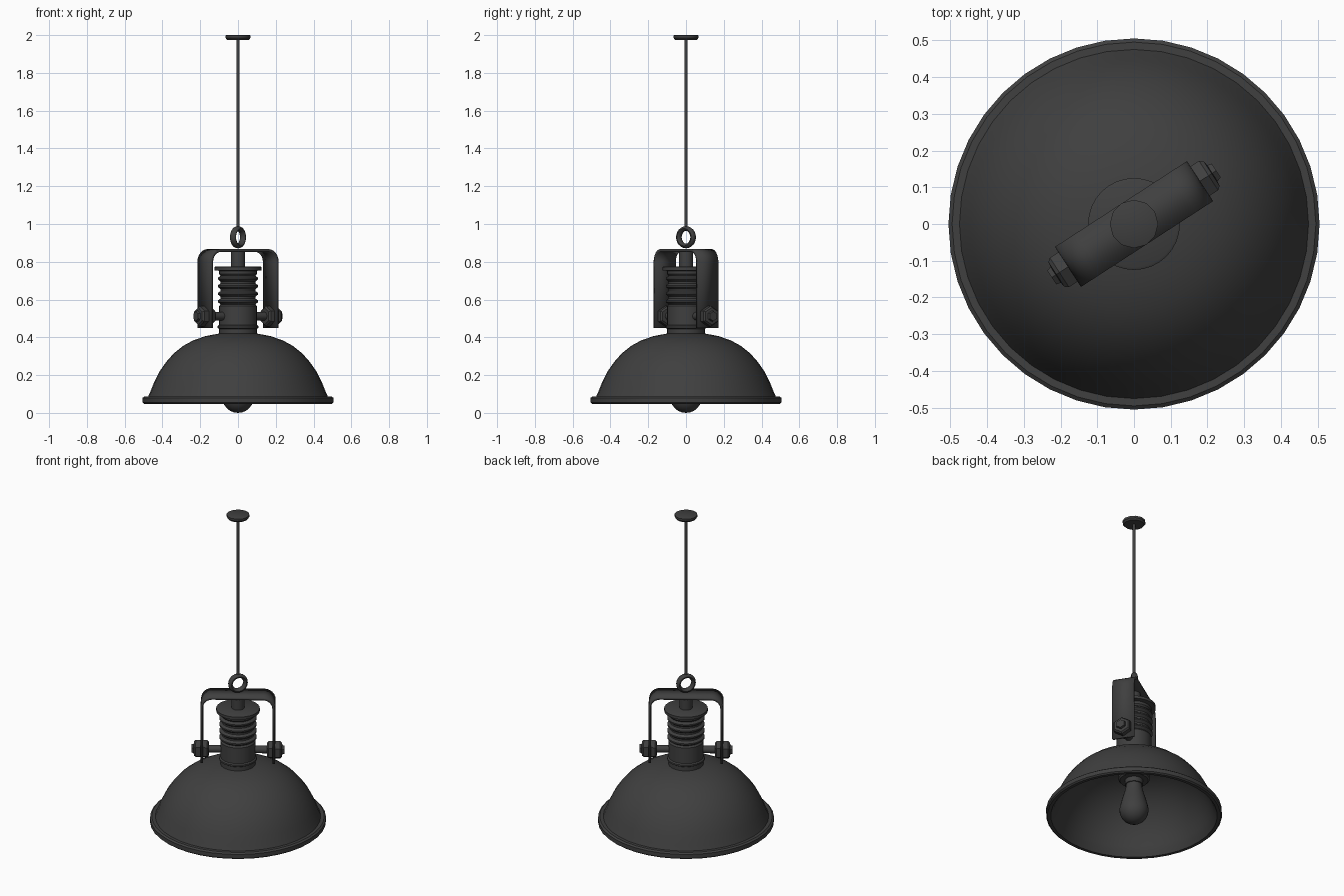
import bpy, bmesh, math
from mathutils import Matrix, Vector

cube = bpy.data.objects.get("Cube")
if cube:
    bpy.data.objects.remove(cube, do_unlink=True)

mat = bpy.data.materials.new("charcoal_metal")
mat.use_nodes = True
grey = (0.05, 0.05, 0.05, 1)
mat.diffuse_color = grey
mat.node_tree.nodes["Principled BSDF"].inputs["Base Color"].default_value = grey

YAW = Matrix.Rotation(math.radians(33), 4, 'Z')   # direction of the yoke


def finish(name, bm, angle=35):
    bmesh.ops.recalc_face_normals(bm, faces=bm.faces)
    me = bpy.data.meshes.new(name)
    bm.to_mesh(me)
    bm.free()
    me.materials.append(mat)
    ob = bpy.data.objects.new(name, me)
    bpy.context.collection.objects.link(ob)
    bpy.ops.object.select_all(action='DESELECT')
    ob.select_set(True)
    bpy.context.view_layer.objects.active = ob
    bpy.ops.object.shade_smooth_by_angle(angle=math.radians(angle))
    return ob


def lathe(name, profile, sides=32, matrix=None, angle=35):
    """Turn a (radius, height) profile about z."""
    bm = bmesh.new()
    vs = [bm.verts.new((r, 0, z)) for r, z in profile]
    es = [bm.edges.new(pair) for pair in zip(vs, vs[1:])]
    bmesh.ops.spin(bm, geom=vs + es, cent=(0, 0, 0), axis=(0, 0, 1),
                   angle=math.tau, steps=sides, use_merge=True)
    bmesh.ops.remove_doubles(bm, verts=bm.verts, dist=0.0001)
    if matrix:
        bm.transform(matrix)
    return finish(name, bm, angle)


# Dome shade: outer skin, rolled rim, then inner skin
outer = [(0, .425), (.10, .42), (.17, .407), (.235, .385), (.29, .355), (.34, .315),
         (.38, .27), (.415, .22), (.445, .16), (.463, .115), (.475, .088)]
rim = [(.495, .088), (.505, .08), (.505, .055), (.497, .048), (.478, .048)]
inner = [(max(r - .014, 0), z - .012) for r, z in reversed(outer)]
lathe("shade", outer + rim + inner, 40)

# Ribbed lamp housing
body = [(0, .41), (.1, .41), (.1, .445), (.108, .45), (.108, .46), (.1, .466), (.1, .565)]
for i in range(4):
    z = .575 + i * .04
    body += [(.092, z), (.107, z + .012), (.107, z + .02), (.092, z + .03)]
body += [(.1, .735), (.1, .752), (.125, .755), (.125, .772), (.118, .776), (0, .776)]
lathe("housing", body)
lathe("stem", [(0, .77), (.038, .77), (.038, .86), (0, .86)], 16)

# Bulb and its holder
lathe("bulb_holder", [(0, .415), (.09, .415), (.09, .29), (.082, .28), (.052, .28),
                      (.052, .25), (0, .25)], 24)
ball = [(.084 * math.sin(a), .084 - .084 * math.cos(a))
        for a in (math.radians(15 * k) for k in range(8))]
lathe("bulb", ball + [(.07, .15), (.055, .2), (.046, .24), (.046, .285), (0, .285)], 24, angle=60)

# Yoke: flat strip bent over the housing with rounded corners
bm = bmesh.new()
HALF, TOP, R, WIDE = .207, .86, .06, .065
right = [(HALF, .45)] + [(HALF - R + R * math.cos(a), TOP - R + R * math.sin(a))
                         for a in (math.radians(15 * k) for k in range(7))]
path = right + [(-u, z) for u, z in reversed(right)]
rows = [[bm.verts.new((u, s * WIDE, z)) for s in (-1, 1)] for u, z in path]
for (a, b), (c, d) in zip(rows, rows[1:]):
    bm.faces.new((a, b, d, c))
bm.transform(YAW)
yoke = finish("yoke", bm)
solid = yoke.modifiers.new("thickness", 'SOLIDIFY')
solid.thickness, solid.offset = .015, 0

# Cross rod with hexagonal nuts on both sides of each arm
AXIS = YAW @ Matrix.Translation((0, 0, .512)) @ Matrix.Rotation(math.pi / 2, 4, 'Y')
lathe("cross_rod", [(0, -.26), (.022, -.26), (.022, .26), (0, .26)], 16, AXIS)
nut = [(0, .168), (.045, .168), (.055, .176), (.055, .242), (.046, .252),
       (.03, .254), (.026, .267), (0, .267)]
for side, s in (("left", 1), ("right", -1)):
    lathe(side + "_nut", [(r, s * h) for r, h in nut], 6, AXIS, 25)

# Hanging ring
bm = bmesh.new()
STEPS, TUBE = 24, 8
PLANE = Matrix.Translation((0, 0, .93)) @ Matrix.Rotation(math.radians(55), 4, 'Z')
loops = []
for i in range(STEPS):
    a = math.tau * i / STEPS
    out = Vector((math.cos(a), 0, math.sin(a)))
    loops.append([bm.verts.new(PLANE @ (out * (.046 + .013 * math.cos(b))
                                        + Vector((0, .018 * math.sin(b), 0))))
                  for b in (math.tau * j / TUBE for j in range(TUBE))])
for i in range(STEPS):
    p, q = loops[i], loops[(i + 1) % STEPS]
    for j in range(TUBE):
        k = (j + 1) % TUBE
        bm.faces.new((p[j], p[k], q[k], q[j]))
finish("hanging_ring", bm, 60)

# Cord and ceiling plate
lathe("cord", [(0, .965), (.009, .965), (.009, 1.98), (0, 1.98)], 12)
lathe("ceiling_plate", [(0, 1.975), (.058, 1.975), (.066, 1.985), (.066, 1.998),
                        (.062, 2), (0, 2)], 12)
